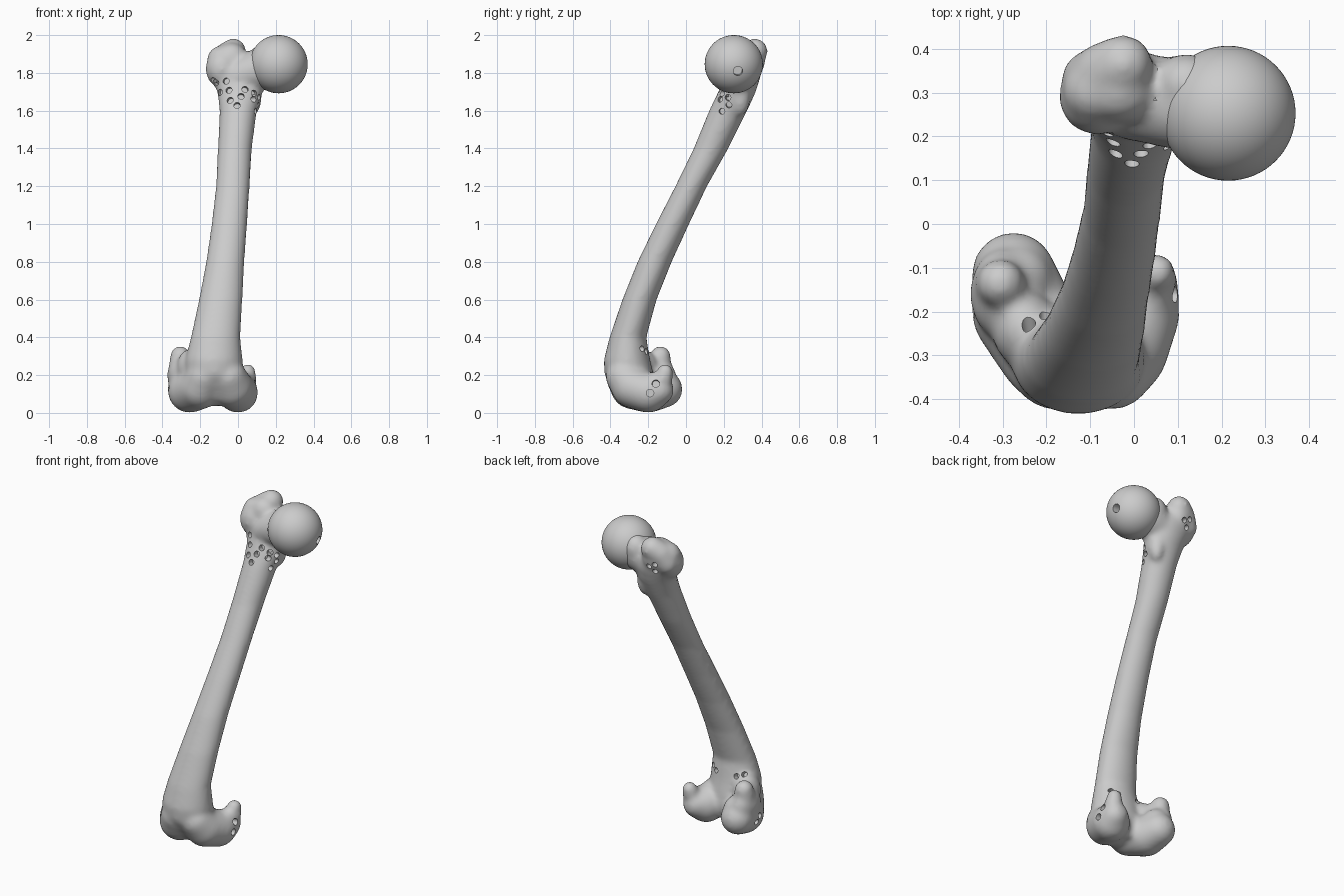
import bpy, bmesh, math
from mathutils import Vector, Matrix
from mathutils.bvhtree import BVHTree

if "Cube" in bpy.data.objects:
    bpy.data.objects.remove(bpy.data.objects["Cube"])


def make_object(name, bm):
    mesh = bpy.data.meshes.new(name)
    bm.to_mesh(mesh)
    bm.free()
    obj = bpy.data.objects.new(name, mesh)
    bpy.context.collection.objects.link(obj)
    return obj


def apply_all(obj):
    """Bake the modifier stack into the mesh."""
    bpy.context.view_layer.update()
    dg = bpy.context.evaluated_depsgraph_get()
    baked = bpy.data.meshes.new_from_object(obj.evaluated_get(dg))
    obj.modifiers.clear()
    obj.data = baked


def loft(bm, sections, n=40):
    """Skin horizontal ellipses given as (z, x0, x1, y0, y1)."""
    rings = []
    for z, x0, x1, y0, y1 in sections:
        rings.append([bm.verts.new(((x0 + x1) / 2 + (x1 - x0) / 2 * math.cos(a),
                                    (y0 + y1) / 2 + (y1 - y0) / 2 * math.sin(a), z))
                      for a in (2 * math.pi * i / n for i in range(n))])
    for a, b in zip(rings, rings[1:]):
        for i in range(n):
            j = (i + 1) % n
            bm.faces.new((a[i], a[j], b[j], b[i]))
    bm.faces.new(rings[0][::-1])
    bm.faces.new(rings[-1])


def blob(bm, c, r):
    mat = Matrix.Translation(c) @ Matrix.Diagonal((*r, 1))
    bmesh.ops.create_uvsphere(bm, u_segments=24, v_segments=16, radius=1, matrix=mat)


def chain(bm, pts, steps=5):
    """Row of blended balls through (x, y, z, radius) points."""
    for a, b in zip(pts, pts[1:]):
        for i in range(steps + 1):
            p = [u + (v - u) * i / steps for u, v in zip(a, b)]
            blob(bm, p[:3], (p[3],) * 3)


def drill(obj, rays, depth):
    """Cut blind round pits where rays (origin, direction, radius) hit."""
    src = bmesh.new()
    src.from_mesh(obj.data)
    tree = BVHTree.FromBMesh(src)
    src.free()
    bm = bmesh.new()
    for origin, direction, r in rays:
        loc, normal, _, _ = tree.ray_cast(Vector(origin), Vector(direction))
        if loc is not None:
            axis = (normal - Vector(direction)).normalized()
            rot = axis.to_track_quat('Z', 'Y').to_matrix().to_4x4()
            bmesh.ops.create_cone(bm, cap_ends=True, segments=16, radius1=r, radius2=r,
                                  depth=2 * depth, matrix=Matrix.Translation(loc) @ rot)
    cutter = make_object("pit_cutter", bm)
    cutter.hide_render = True
    mod = obj.modifiers.new("pits", 'BOOLEAN')
    mod.operation, mod.object, mod.solver = 'DIFFERENCE', cutter, 'MANIFOLD'
    apply_all(obj)
    bpy.data.objects.remove(cutter)


bm = bmesh.new()
# shaft, flaring at both ends
loft(bm, [(0.05, -0.20, -0.04, -0.31, -0.18), (0.12, -0.25, 0.01, -0.385, -0.16),
          (0.20, -0.28, 0.025, -0.432, -0.17), (0.28, -0.28, 0.025, -0.435, -0.19),
          (0.40, -0.25, 0.012, -0.405, -0.21), (0.60, -0.207, 0.024, -0.337, -0.155),
          (0.80, -0.169, 0.034, -0.257, -0.075), (1.0, -0.14, 0.049, -0.16, 0.017),
          (1.2, -0.117, 0.062, -0.057, 0.112), (1.4, -0.107, 0.074, 0.04, 0.225),
          (1.6, -0.097, 0.10, 0.122, 0.325), (1.7, -0.11, 0.13, 0.17, 0.37),
          (1.78, -0.14, 0.13, 0.205, 0.395), (1.84, -0.14, 0.10, 0.22, 0.40)])
# greater trochanter
blob(bm, (-0.085, 0.29, 1.82), (0.087, 0.087, 0.10))
chain(bm, [(-0.10, 0.33, 1.83, 0.067), (-0.065, 0.345, 1.885, 0.072),
           (-0.025, 0.365, 1.915, 0.068)])
blob(bm, (-0.09, 0.305, 1.865), (0.075, 0.075, 0.08))
blob(bm, (-0.03, 0.335, 1.86), (0.08, 0.085, 0.09))
blob(bm, (-0.035, 0.305, 1.88), (0.085, 0.075, 0.08))
# neck and lesser trochanter
chain(bm, [(0.0, 0.285, 1.78, 0.095), (0.12, 0.275, 1.82, 0.11), (0.2, 0.26, 1.85, 0.11)])
blob(bm, (0.12, 0.32, 1.86), (0.075, 0.07, 0.085))
blob(bm, (0.075, 0.285, 1.67), (0.05, 0.055, 0.10))
# lateral condyle with its upper knob
chain(bm, [(-0.18, -0.325, 0.19, 0.10), (-0.20, -0.285, 0.135, 0.115),
           (-0.255, -0.20, 0.117, 0.117), (-0.275, -0.115, 0.125, 0.097)])
blob(bm, (-0.30, -0.16, 0.20), (0.075, 0.105, 0.10))
blob(bm, (-0.27, -0.125, 0.17), (0.085, 0.08, 0.085))
blob(bm, (-0.25, -0.24, 0.24), (0.075, 0.09, 0.10))
chain(bm, [(-0.305, -0.145, 0.22, 0.065), (-0.305, -0.135, 0.30, 0.055)])
# medial condyle with its upper knob
chain(bm, [(-0.05, -0.33, 0.19, 0.095), (-0.03, -0.285, 0.135, 0.11),
           (0.0, -0.20, 0.107, 0.107), (0.025, -0.14, 0.12, 0.077)])
blob(bm, (0.035, -0.16, 0.13), (0.062, 0.088, 0.087))
chain(bm, [(0.045, -0.125, 0.17, 0.053), (0.052, -0.11, 0.218, 0.043)])
# bridge between the condyles
blob(bm, (-0.115, -0.27, 0.14), (0.08, 0.11, 0.105))

bone = make_object("thigh_bone", bm)
rm = bone.modifiers.new("fuse", 'REMESH')
rm.mode, rm.voxel_size = 'VOXEL', 0.012
sm = bone.modifiers.new("soften", 'SMOOTH')
sm.factor, sm.iterations = 0.5, 16
apply_all(bone)

# nutrient pits, grouped by the side they are drilled from
front = [(-.116, 1.75), (-.063, 1.756), (-.048, 1.708), (.016, 1.676), (.037, 1.713),
         (.085, 1.692), (-.042, 1.655), (-.005, 1.628), (-.095, 1.697)]
right = [(.18, 1.66, .016), (.222, 1.67, .016), (.227, 1.63, .016), (.19, 1.597, .016),
         (-.16, .155, .02), (-.19, .105, .02)]
back = [(-.24, .34), (-.20, .325), (-.06, .325), (-.025, .34),
        (-.07, 1.84), (-.03, 1.82), (-.06, 1.79)]
left = [(.24, 1.76), (-.20, .13), (-.17, .10)]
rays = [((x, -2, z), (0, 1, 0), .017) for x, z in front]
rays += [((2, y, z), (-1, 0, 0), r) for y, z, r in right]
rays += [((x, 2, z), (0, -1, 0), .016) for x, z in back]
rays += [((-2, y, z), (1, 0, 0), .017) for y, z in left]
drill(bone, rays, 0.035)

# ball head with its central pit
bm = bmesh.new()
bmesh.ops.create_uvsphere(bm, u_segments=64, v_segments=32, radius=0.154,
                          matrix=Matrix.Translation((0.215, 0.253, 1.846))
                          @ Matrix.Rotation(math.pi / 2, 4, 'Y'))
head = make_object("ball_head", bm)
drill(head, [((2, 0.275, 1.81), (-1, 0, 0), 0.025)], 0.05)

for obj in (bone, head):
    bpy.ops.object.select_all(action='DESELECT')
    obj.select_set(True)
    bpy.context.view_layer.objects.active = obj
    bpy.ops.object.shade_smooth_by_angle(angle=math.radians(35))
